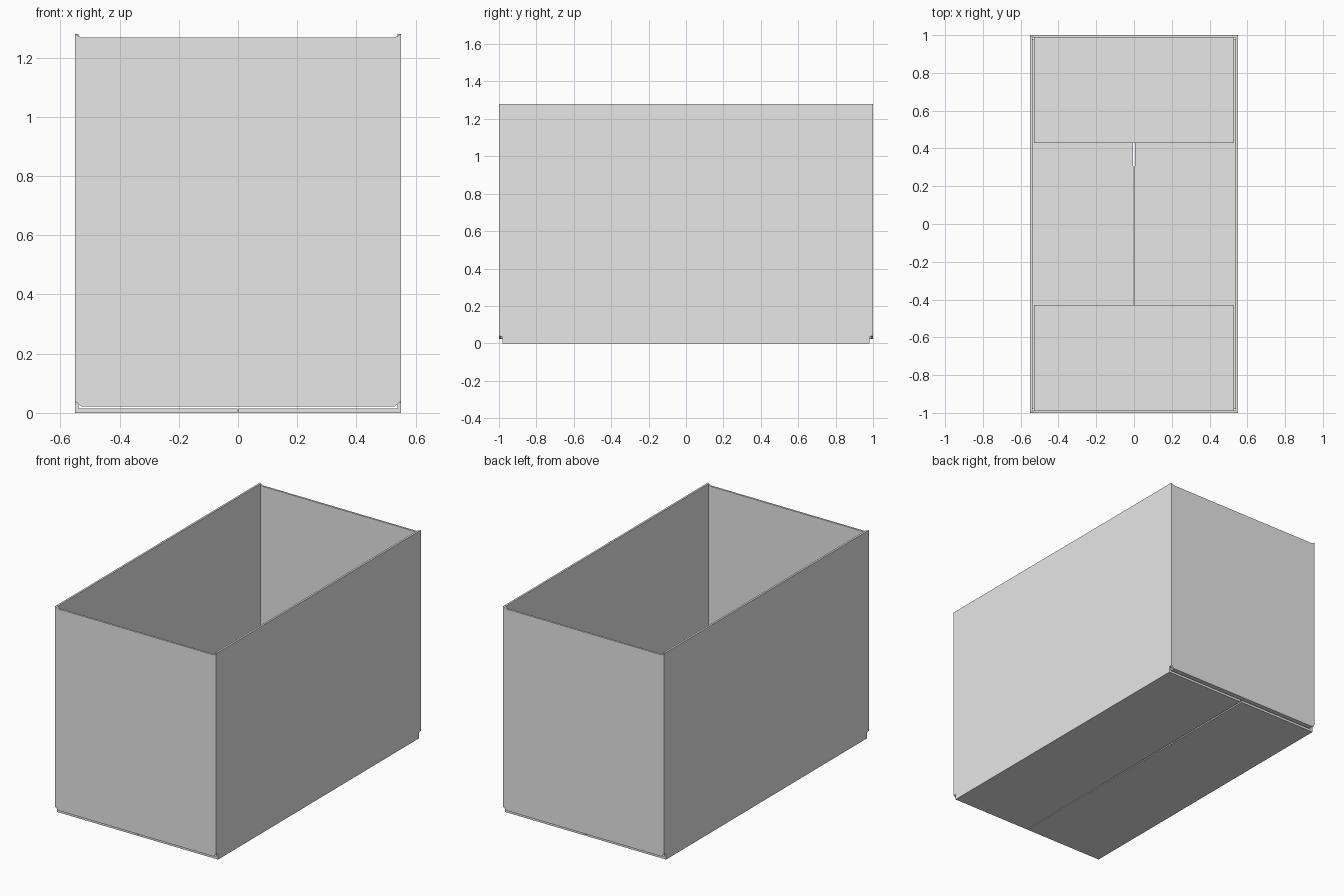
import bpy
import bmesh

cube = bpy.data.objects.get("Cube")
if cube:
    bpy.data.objects.remove(cube, do_unlink=True)

# Single plain grey board colour
grey = bpy.data.materials.new("board_grey")
grey.use_nodes = True
colour = (0.8, 0.8, 0.8, 1.0)
grey.diffuse_color = colour
grey.node_tree.nodes["Principled BSDF"].inputs["Base Color"].default_value = colour

# Overall sizes
HALF_W, HALF_L, HEIGHT = 0.55, 1.0, 1.28
BOARD = 0.012        # sheet thickness
FOLD = 0.02          # size of the bevelled fold at the corners
FLAP_TOP = 0.015     # top of the outer bottom flaps
PANEL_LOW = 0.022    # underside of the end panels and inner flaps


def board(name, outline, axis, start, end, mirror):
    """Extrude a flat outline along an axis and mirror it to the other side."""
    def place(point, depth):
        coords = list(point)
        coords.insert("xyz".index(axis), depth)
        return coords

    bm = bmesh.new()
    face = bm.faces.new([bm.verts.new(place(p, start)) for p in outline])
    result = bmesh.ops.extrude_face_region(bm, geom=[face])
    for v in result["geom"]:
        if isinstance(v, bmesh.types.BMVert):
            v.co["xyz".index(axis)] = end
    bmesh.ops.recalc_face_normals(bm, faces=bm.faces)
    mesh = bpy.data.meshes.new(name)
    bm.to_mesh(mesh)
    bm.free()
    mesh.materials.append(grey)
    obj = bpy.data.objects.new(name, mesh)
    bpy.context.collection.objects.link(obj)
    mod = obj.modifiers.new("Mirror", "MIRROR")
    mod.use_axis = [a == mirror for a in "xyz"]
    mod.use_mirror_merge = False
    return obj


def symmetric(half):
    """Complete an outline from its right half, listed bottom to top."""
    return half + [(-u, v) for u, v in reversed(half)]


# Long side walls, notched at the bottom corners
wall_end = HALF_L - BOARD
flap_end = HALF_L - FOLD
wall = symmetric([(flap_end, 0), (flap_end, 0.035), (wall_end, 0.035), (wall_end, HEIGHT)])
board("side_walls", wall, "x", HALF_W - BOARD, HALF_W, "x")

# End panels with angled corners at top and bottom
inner = HALF_W - FOLD
panel = symmetric([(inner, PANEL_LOW), (HALF_W, 0.04), (HALF_W, HEIGHT), (inner, HEIGHT - BOARD)])
board("end_panels", panel, "y", HALF_L - BOARD, HALF_L, "y")

# Outer bottom flaps meeting at a narrow slit along the middle
outer = [(0.002, -flap_end), (HALF_W - BOARD, -flap_end),
         (HALF_W - BOARD, flap_end), (0.005, flap_end)]
board("outer_bottom_flaps", outer, "z", 0, FLAP_TOP, "x")

# Short inner flaps folded in from the end panels
short = [(-inner, 0.43), (inner, 0.43), (inner, wall_end), (-inner, wall_end)]
board("inner_bottom_flaps", short, "z", PANEL_LOW, PANEL_LOW + BOARD, "y")
